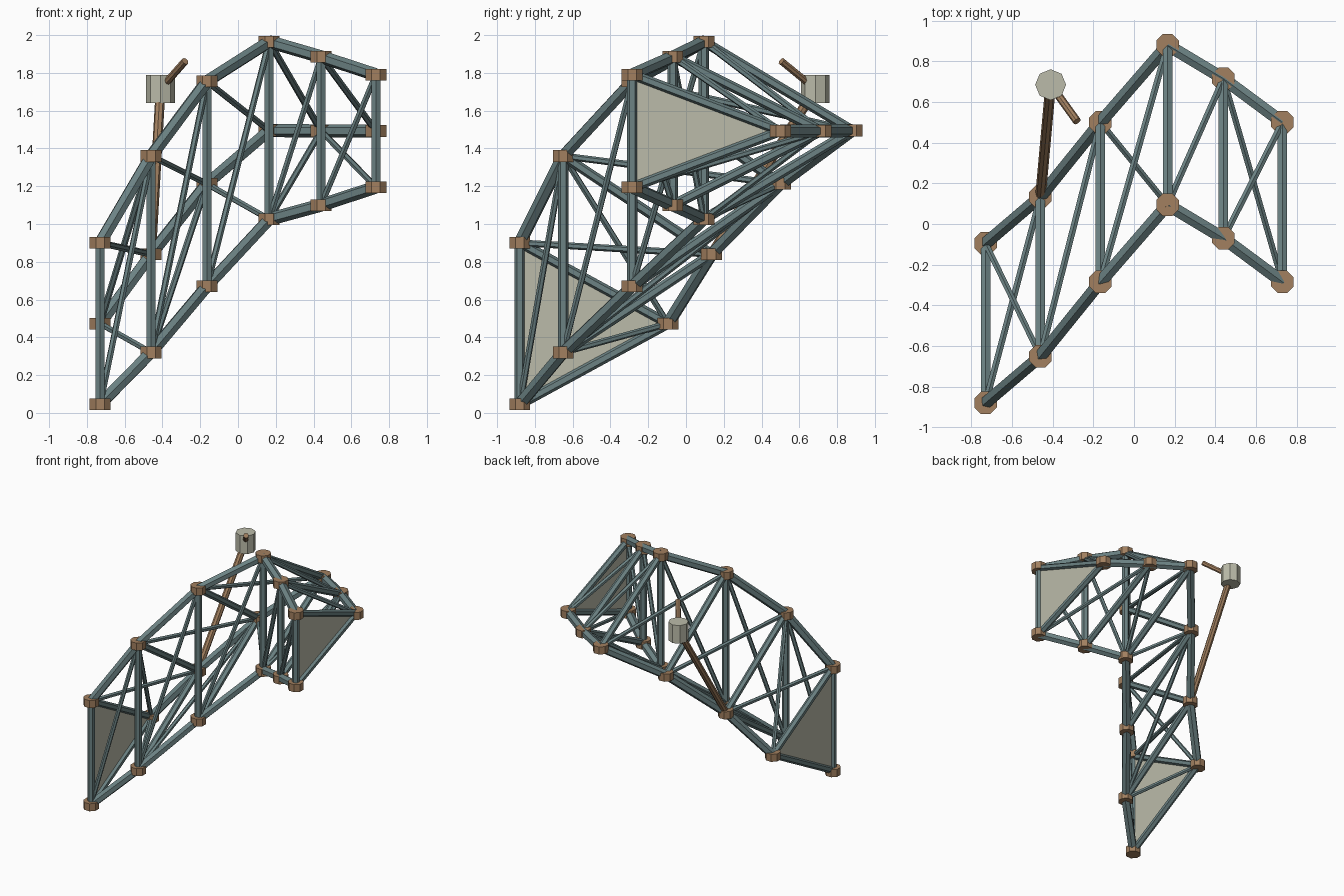
import bpy
from mathutils import Vector

if "Cube" in bpy.data.objects:
    bpy.data.objects.remove(bpy.data.objects["Cube"])


def material(name, col):
    m = bpy.data.materials.new(name)
    m.diffuse_color = (*col, 1)
    m.use_nodes = True
    m.node_tree.nodes["Principled BSDF"].inputs["Base Color"].default_value = m.diffuse_color
    return m


STEEL = material("teal steel", (0.15, 0.225, 0.23))
BRONZE = material("bronze", (0.36, 0.215, 0.115))
CREAM = material("pale stone", (0.50, 0.50, 0.40))


def cylinder(name, centre, radius, height, sides, mat):
    bpy.ops.mesh.primitive_cylinder_add(vertices=sides, radius=radius, depth=height, location=centre)
    ob = bpy.context.object
    ob.name = name
    ob.data.materials.append(mat)
    return ob


def beam(name, a, b, radius, mat=STEEL, sides=6):
    a, b = Vector(a), Vector(b)
    d = b - a
    ob = cylinder(name, (a + b) / 2, radius, d.length, sides, mat)
    ob.rotation_euler = d.to_track_quat('Z', 'Y').to_euler()
    return ob


# Stations along the boom: x, front y, lower z, upper z
stations = [(-0.73, -0.88, 0.045, 0.90),
            (-0.46, -0.65, 0.32, 1.36),
            (-0.165, -0.285, 0.67, 1.755),
            (0.165, 0.095, 1.025, 1.965),
            (0.44, -0.07, 1.10, 1.885),
            (0.73, -0.285, 1.195, 1.79)]
DEPTH = 0.785
low = [Vector((x, y, a)) for x, y, a, b in stations]
top = [Vector((x, y, b)) for x, y, a, b in stations]
back = [Vector((x, y + DEPTH, (a + b) / 2)) for x, y, a, b in stations]
rails = {"lower": low, "upper": top, "back": back}

# Long chords and octagonal joints
for name, pts in rails.items():
    for p, q in zip(pts, pts[1:]):
        beam(name + "_chord", p, q, 0.035)
    for p in pts:
        joint = cylinder(name + "_joint", p, 0.06, 0.062, 8, BRONZE)
        joint.rotation_euler.z = 0.3927

# Triangular cross frames
for i in range(6):
    beam("front_post", low[i], top[i], 0.028)
    beam("upper_cross_strut", top[i], back[i], 0.027)
    beam("lower_cross_strut", low[i], back[i], 0.027)

# Diagonal braces in each bay
for i in range(5):
    beam("front_brace", low[i], top[i + 1], 0.017)
    beam("upper_brace", top[i], back[i + 1], 0.018)
    if i % 2 == 0:
        beam("lower_brace", back[i], low[i + 1], 0.017)
    else:
        beam("lower_brace", low[i], back[i + 1], 0.017)
beam("end_brace", back[0], top[1], 0.017)

# Thin triangular end panels
for i in (0, 5):
    shift = Vector((0.004, 0, 0))
    tri = (low[i], back[i], top[i])
    verts = [p - shift for p in tri] + [p + shift for p in tri]
    faces = [(2, 1, 0), (3, 4, 5), (0, 1, 4, 3), (1, 2, 5, 4), (2, 0, 3, 5)]
    me = bpy.data.meshes.new("end_panel")
    me.from_pydata(verts, [], faces)
    me.materials.append(CREAM)
    ob = bpy.data.objects.new("end_panel", me)
    bpy.context.collection.objects.link(ob)

# Raised drum on a leaning pole, with a short spout
drum = Vector((-0.41, 0.685, 1.715))
beam("leaning_pole", back[1], drum, 0.026, BRONZE, 8)
d = cylinder("drum", drum, 0.076, 0.15, 8, CREAM)
d.rotation_euler.z = 0.0
beam("spout", drum, (-0.28, 0.505, 1.862), 0.02, BRONZE, 8)
